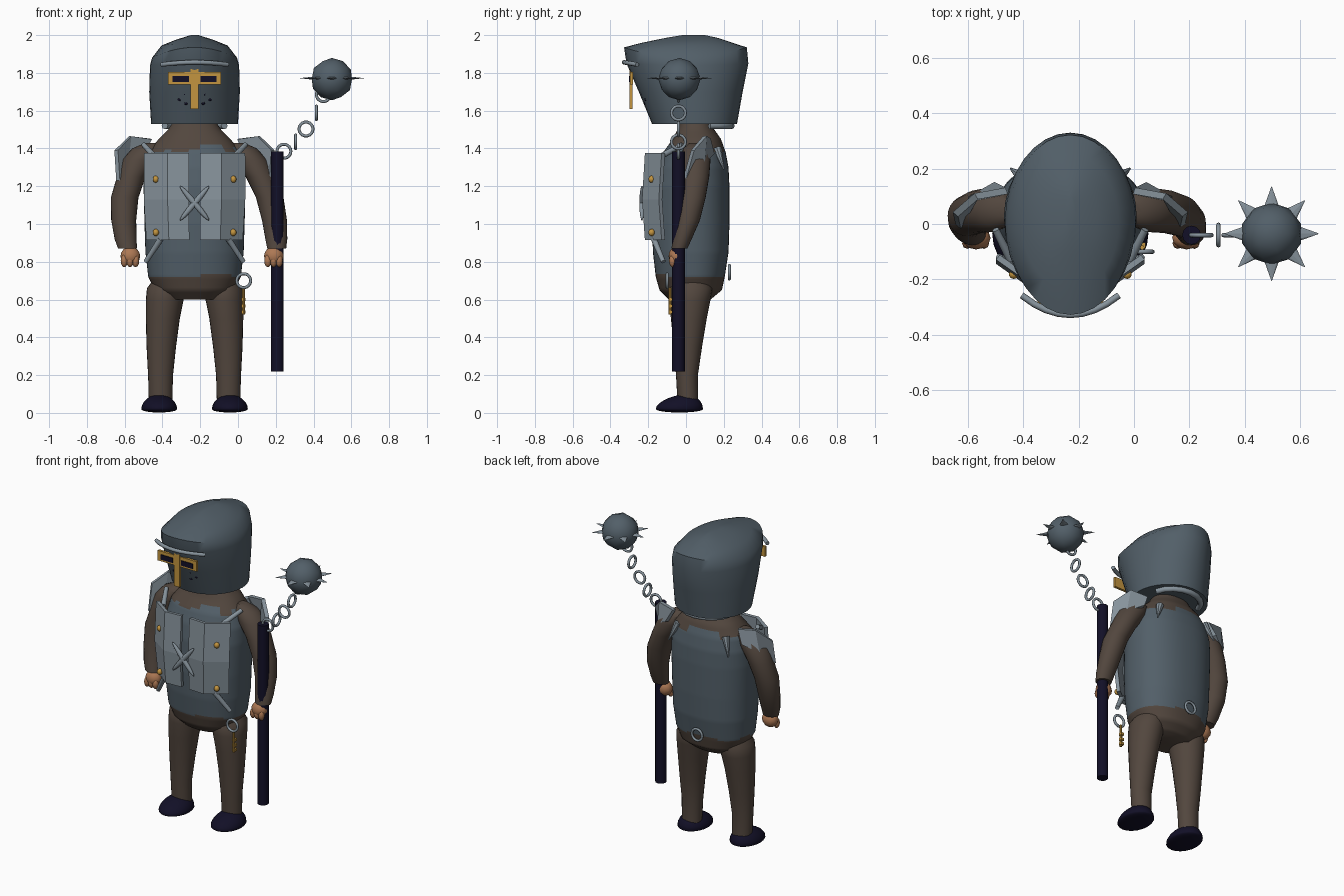
import bpy, bmesh, math, random
from mathutils import Vector, Matrix

if "Cube" in bpy.data.objects:
    bpy.data.objects.remove(bpy.data.objects["Cube"])

random.seed(4)
CX = -0.23  # body centre line


def mat(name, col):
    m = bpy.data.materials.new(name)
    m.diffuse_color = (*col, 1)
    m.use_nodes = True
    m.node_tree.nodes["Principled BSDF"].inputs["Base Color"].default_value = m.diffuse_color
    return m


STEEL = mat("dark steel", (0.085, 0.115, 0.14))
PLATE = mat("light steel", (0.24, 0.29, 0.33))
CLOTH = mat("brown cloth", (0.085, 0.062, 0.048))
GOLD = mat("gold", (0.55, 0.30, 0.05))
SKIN = mat("skin", (0.42, 0.19, 0.09))
NAVY = mat("dark navy", (0.006, 0.005, 0.02))


def finish(bm, name, *mats, angle=40):
    bmesh.ops.recalc_face_normals(bm, faces=bm.faces)
    me = bpy.data.meshes.new(name)
    bm.to_mesh(me)
    bm.free()
    for m in mats:
        me.materials.append(m)
    for p in me.polygons:
        p.use_smooth = angle > 0
    if angle > 0:
        me.set_sharp_from_angle(angle=math.radians(angle))
    ob = bpy.data.objects.new(name, me)
    bpy.context.collection.objects.link(ob)
    return ob


def skin_rings(rings):
    """Bridge equal rings of points and cap both ends."""
    bm = bmesh.new()
    rows = [[bm.verts.new(p) for p in r] for r in rings]
    n = len(rows[0])
    for a, b in zip(rows, rows[1:]):
        for i in range(n):
            bm.faces.new((a[i], a[(i + 1) % n], b[(i + 1) % n], b[i]))
    bm.faces.new(rows[0])
    bm.faces.new(rows[-1])
    return bm


def oval(z, cx, cy, rx, ry, n=24, e=1.0):
    out = []
    for i in range(n):
        c, s = math.cos(math.tau * i / n), math.sin(math.tau * i / n)
        out.append((cx + rx * math.copysign(abs(c) ** e, c), cy + ry * math.copysign(abs(s) ** e, s), z))
    return out


def rod(name, a, b, r1, r2, m, n=12, flat=1.0, angle=40):
    a, b = Vector(a), Vector(b)
    d = b - a
    rot = d.to_track_quat('Z', 'Y').to_matrix().to_4x4()
    bm = bmesh.new()
    bmesh.ops.create_cone(bm, cap_ends=True, segments=n, radius1=r1, radius2=r2, depth=d.length,
                          matrix=Matrix.Translation((a + b) / 2) @ rot @ Matrix.Diagonal((1, flat, 1, 1)))
    return finish(bm, name, m, angle=angle)


def ball(name, c, size, m, n=12, rot=None):
    bm = bmesh.new()
    bmesh.ops.create_uvsphere(bm, u_segments=n, v_segments=max(6, n // 2 + 2), radius=1,
                              matrix=Matrix.Translation(c) @ (rot or Matrix()) @ Matrix.Diagonal((*size, 1)))
    return finish(bm, name, m, angle=60)


def box(name, c, size, m):
    bm = bmesh.new()
    bmesh.ops.create_cube(bm, size=1, matrix=Matrix.Translation(c) @ Matrix.Diagonal((*size, 1)))
    return finish(bm, name, m, angle=0)


def ring(name, c, axis, m=PLATE, R=0.037, r=0.008):
    bm = bmesh.new()
    rows = []
    for i in range(18):
        u = math.tau * i / 18
        row = []
        for j in range(8):
            v = math.tau * j / 8
            k, h = R + r * math.cos(v), r * math.sin(v)
            p = (h, k * math.cos(u), k * math.sin(u))
            if axis == 'Y':
                p = (p[1], p[0], p[2])
            row.append(bm.verts.new(Vector(c) + Vector(p)))
        rows.append(row)
    for i in range(18):
        a, b = rows[i], rows[(i + 1) % 18]
        for j in range(8):
            bm.faces.new((a[j], a[(j + 1) % 8], b[(j + 1) % 8], b[j]))
    return finish(bm, name, m, angle=60)


def bar_curve(name, pts, radius, m):
    cu = bpy.data.curves.new(name, 'CURVE')
    cu.dimensions = '3D'
    cu.bevel_depth, cu.bevel_resolution, cu.use_fill_caps = radius, 2, True
    sp = cu.splines.new('POLY')
    sp.points.add(len(pts) - 1)
    for p, q in zip(sp.points, pts):
        p.co = (*q, 1)
    cu.materials.append(m)
    ob = bpy.data.objects.new(name, cu)
    bpy.context.collection.objects.link(ob)


def panel(name, verts, faces, m, thick):
    bm = bmesh.new()
    vs = [bm.verts.new(v) for v in verts]
    for f in faces:
        bm.faces.new([vs[i] for i in f])
    ob = finish(bm, name, m, angle=0)
    mod = ob.modifiers.new("thickness", 'SOLIDIFY')
    mod.thickness, mod.offset = thick, 0


# torso: brown cloth with a ragged-edged steel vest (z, half width, front y, back y)
prof = [(.60, .15, -.09, .13), (.65, .21, -.14, .19), (.72, .245, -.16, .205), (.85, .26, -.175, .225),
        (1.0, .265, -.18, .23), (1.2, .27, -.17, .23), (1.3, .265, -.15, .225), (1.38, .245, -.12, .21),
        (1.45, .19, -.07, .185), (1.50, .14, -.045, .15), (1.56, .10, -.02, .12)]
rings = []
for a, b in zip(prof, prof[1:]):
    k = max(1, round((b[0] - a[0]) / .014))
    for i in range(k):
        z, w, f, g = [p + (q - p) * i / k for p, q in zip(a, b)]
        rings.append(oval(z, CX, (f + g) / 2, w, (g - f) / 2, 64, .88))
bm = skin_rings(rings)
noise = [random.uniform(-.03, .03) for _ in range(22)]
for f in bm.faces:
    c = f.calc_center_median()
    a = int((math.atan2(c.y - .03, c.x - CX) / math.tau + .5) * 21.99)
    f.material_index = int(.725 + noise[a] * .3 < c.z < 1.40 + noise[a])
finish(bm, "torso_and_vest", CLOTH, STEEL)

# helmet: bucket leaning forward with a low crown (front z, side z, half width, front y, back y)
rings = []
for zf, zs, w, f, g in [(1.53, 1.53, .23, -.18, .27), (1.70, 1.70, .24, -.25, .30), (1.85, 1.84, .236, -.315, .33),
                        (1.935, 1.88, .225, -.328, .322), (1.958, 1.945, .175, -.24, .25),
                        (1.985, 1.975, .10, -.11, .17), (2.0, 2.0, .02, -.02, .10)]:
    r = oval(0, CX, (f + g) / 2, w, (g - f) / 2, 32)
    rings.append([(x, y, zs + (zf - zs) * math.sin(math.tau * i / 32) ** 2) for i, (x, y, _) in enumerate(r)])
finish(skin_rings(rings), "helmet", STEEL, angle=50)

# visor cross, brow bar and nape bar
box("visor_post", (CX, -.292, 1.715), (.042, .016, .215), GOLD)
box("visor_crossbar", (CX, -.288, 1.772), (.28, .016, .065), GOLD)
bar_curve("brow_bar", [(CX + .175 * t / 4, -.328 + .07 * (t / 4) ** 2, 1.856 - .012 * (t / 4) ** 2)
                       for t in range(-4, 5)], .012, PLATE)
bar_curve("nape_bar", [(CX + .16 * math.sin(t * .35), .10 + .14 * math.cos(t * .35), 1.52)
                       for t in range(-4, 5)], .018, PLATE)

for s, side in ((-1, "right"), (1, "left")):
    def X(d):
        return CX + s * d

    # eye slots and breathing holes
    box(side + "_eye_slot", (X(.073), -.297, 1.768), (.085, .007, .032), NAVY)
    for dx, z in ((.05, 1.69), (.08, 1.66), (.045, 1.64)):
        y = .03 - (.255 + .35 * (z - 1.65)) * math.sqrt(1 - (dx / .237) ** 2)
        ball("breath_hole", (X(dx), y, z), (.01, .006, .01), NAVY, 8)

    # leg and shoe
    finish(skin_rings([oval(z, X(d), y, rx, ry) for z, d, y, rx, ry in
                       [(.06, .18, .01, .062, .055), (.2, .18, .005, .066, .058), (.35, .176, .01, .078, .075),
                        (.5, .168, .015, .09, .095), (.6, .158, .02, .10, .11), (.66, .152, .025, .10, .115),
                        (.71, .14, .03, .075, .09)]]), side + "_leg", CLOTH)
    bm = bmesh.new()
    bmesh.ops.create_uvsphere(bm, u_segments=20, v_segments=12, radius=1)
    for v in bm.verts:
        x, y, z = v.co
        v.co = (X(.187 + .095 * x), -.035 + .125 * y, .02 + z * ((.075 + .02 * y) if z > 0 else .018))
    finish(bm, side + "_shoe", NAVY, angle=60)

    # arm, the staff arm reaches further out
    e = .08 if s > 0 else 0
    finish(skin_rings([oval(z, X(d + e * k), y, rx, ry) for z, d, k, y, rx, ry in
                       [(1.43, .23, 0, .05, .03, .03), (1.40, .255, 0, .05, .075, .065), (1.34, .295, 0, .05, .088, .08),
                        (1.25, .335, .15, .045, .076, .078), (1.14, .37, .35, .03, .073, .074),
                        (1.02, .375, .6, .01, .066, .064), (.92, .365, .85, -.02, .058, .05),
                        (.87, .355, 1, -.035, .05, .042)]]), side + "_arm", CLOTH)
    hx = X(.34 + e)
    ball(side + "_hand", (hx, -.05, .83), (.052, .042, .05), SKIN)
    for i in range(3):
        ball(side + "_finger", (hx - .032 + .03 * i, -.07, .805), (.019, .02, .034), SKIN, 8)

    # folded shoulder plate
    panel(side + "_shoulder_plate",
          [(X(d), y, z) for d, y, z in [(.23, .12, 1.45), (.34, .10, 1.465), (.415, .035, 1.39),
                                        (.405, -.01, 1.23), (.36, .09, 1.32), (.27, .14, 1.37)]],
          [(0, 1, 4, 5), (1, 2, 3, 4)], PLATE, .025)

    # chest plate folded round the side, with studs and straps
    cols = ((.03, -.20), (.14, -.207), (.262, -.12))
    panel(side + "_chest_plate",
          [(X(d - k * d), y - b, z) for z, b, k in ((1.375, 0, 0), (1.13, .015, 0), (.915, 0, .05)) for d, y in cols],
          [(r * 3 + c, r * 3 + c + 1, r * 3 + c + 4, r * 3 + c + 3) for r in (0, 1) for c in (0, 1)], PLATE, .022)
    for z in (.955, 1.237):
        ball(side + "_stud", (X(.205), -.182, z), (.017, .017, .019), GOLD, 10)
    rod(side + "_lower_strap", (X(.18), -.17, .92), (X(.258), -.12, .80), .016, .013, PLATE)
    rod(side + "_upper_strap", (X(.215), -.13, 1.36), (X(.27), -.02, 1.42), .016, .013, PLATE)
    rod(side + "_back_spike", (X(.17), .165, 1.40), (X(.215), .20, 1.29), .024, .004, PLATE, 8)

    # crossed chest ornament
    ball("chest_cross_arm", (CX, -.233, 1.11), (.016, .014, .12), PLATE, 12, Matrix.Rotation(s * .7, 4, 'Y'))

# hip rings with hanging key
ring("front_hip_ring", (.03, -.10, .70), 'Y')
ring("back_hip_ring", (CX - .01, .23, .745), 'Y')
rod("key_shaft", (.03, -.085, .665), (.03, -.085, .52), .008, .008, GOLD, 8)
for z in (.535, .565, .60):
    box("key_tooth", (.03, -.078, z), (.022, .022, .016), GOLD)

# flail: staff, chain, ball and eight flat spikes
rod("flail_staff", (.208, -.04, .22), (.208, -.04, 1.385), .034, .034, NAVY, 12)
for i, (x, z) in enumerate(((.243, 1.385), (.305, 1.435), (.36, 1.503), (.415, 1.588), (.452, 1.685))):
    ring("chain_link", (x, -.04, z), 'X' if i % 2 else 'Y')
bm = bmesh.new()
bmesh.ops.create_icosphere(bm, subdivisions=2, radius=.112, matrix=Matrix.Translation((.497, -.035, 1.767)))
finish(bm, "flail_ball", STEEL, angle=60)
for i in range(8):
    a = math.tau * i / 8
    d = Vector((math.cos(a), math.sin(a), 0))
    c = Vector((.497, -.035, 1.772))
    ob = rod("flail_spike", c + d * .095, c + d * .17, .028, .001, PLATE, 8)
    for v in ob.data.vertices:
        v.co.z = 1.772 + (v.co.z - 1.772) * .3
